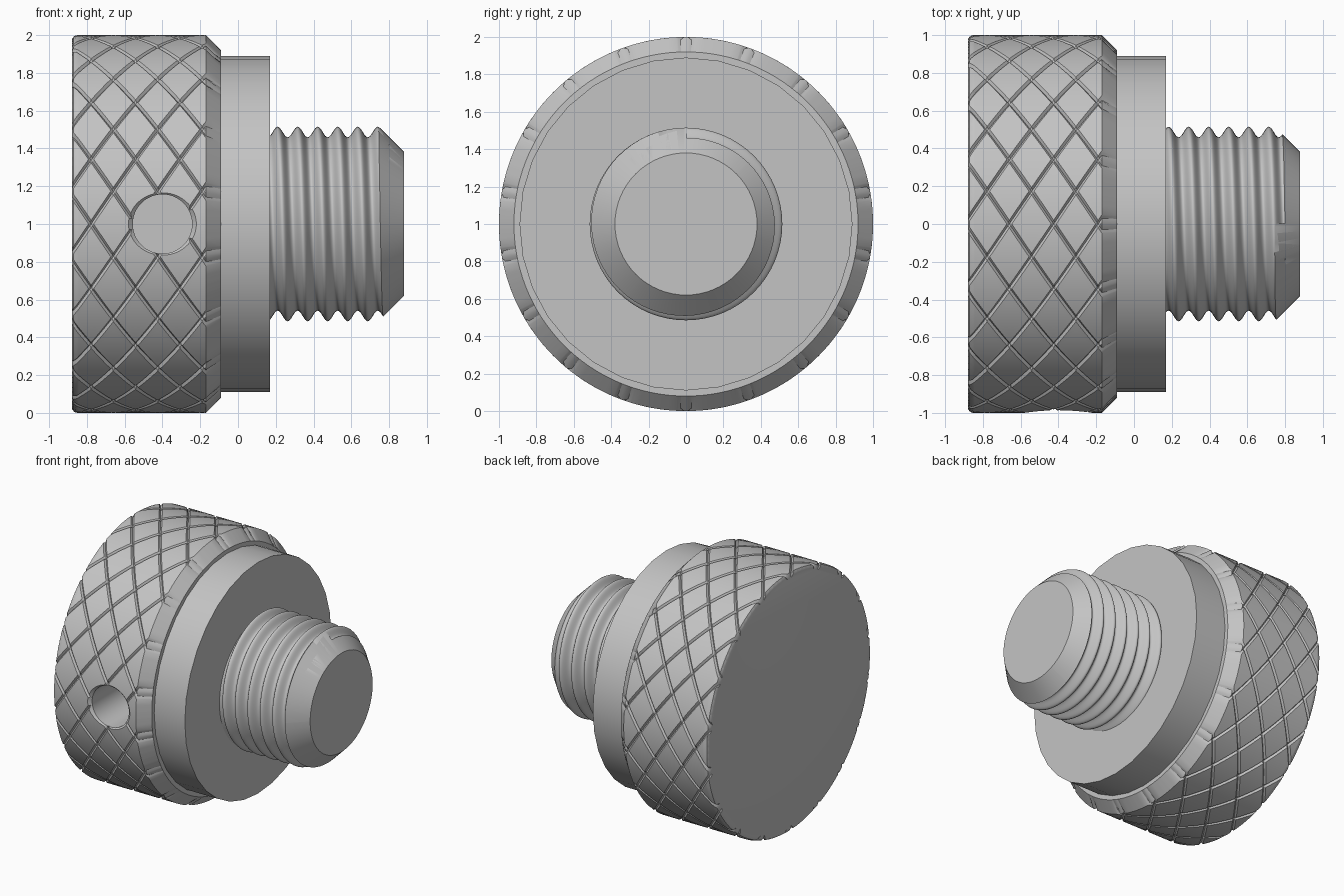
import bpy, bmesh, math
from mathutils import Matrix, Vector

if "Cube" in bpy.data.objects:
    bpy.data.objects.remove(bpy.data.objects["Cube"], do_unlink=True)

steel = bpy.data.materials.new("steel_grey")
steel.use_nodes = True
colour = (0.55, 0.55, 0.55, 1)
steel.diffuse_color = colour
steel.node_tree.nodes["Principled BSDF"].inputs["Base Color"].default_value = colour

AXIS_Z = 1.0


def finish(bm, name):
    bmesh.ops.recalc_face_normals(bm, faces=bm.faces[:])
    mesh = bpy.data.meshes.new(name)
    bm.to_mesh(mesh)
    bm.free()
    mesh.materials.append(steel)
    obj = bpy.data.objects.new(name, mesh)
    bpy.context.collection.objects.link(obj)
    return obj


def activate(obj):
    bpy.ops.object.select_all(action='DESELECT')
    obj.select_set(True)
    bpy.context.view_layer.objects.active = obj


def smooth(obj, degrees):
    activate(obj)
    bpy.ops.object.shade_smooth_by_angle(angle=math.radians(degrees))


def sheet(us, vs, place, keep):
    """Unrolled surface: x along the axis, y the angle, z the relief."""
    bm = bmesh.new()
    cache = {}

    def vert(i, j):
        if (i, j) not in cache:
            cache[i, j] = bm.verts.new(place(us[i], vs[j]))
        return cache[i, j]

    for i in range(len(us) - 1):
        for j in range(len(vs) - 1):
            if keep(Vector(place(us[i], vs[j]))):
                bm.faces.new([vert(i, j), vert(i + 1, j),
                              vert(i + 1, j + 1), vert(i, j + 1)])
    return bm


def cut(bm, point, normal, clear=True):
    geom = bm.verts[:] + bm.edges[:] + bm.faces[:]
    bmesh.ops.bisect_plane(bm, geom=geom, dist=1e-5, plane_co=point,
                           plane_no=normal, clear_outer=clear)


def roll(bm, radius):
    """Wrap the sheet round the x axis and weld its seam."""
    cut(bm, (0, math.pi, 0), (0, 1, 0))
    cut(bm, (0, -math.pi, 0), (0, -1, 0))
    for v in bm.verts:
        x, a, h = v.co
        r = radius(x, h)
        v.co = (x, r * math.sin(a), AXIS_Z + r * math.cos(a))
    bmesh.ops.remove_doubles(bm, verts=bm.verts[:], dist=1e-4)


def rim(bm, middle, right):
    return [e for e in bm.edges if e.is_boundary
            and (e.verts[0].co.x > middle) == right]


def extend(bm, edges, x, r):
    """Extrude a rim to a circle of radius r at x, then close it."""
    out = bmesh.ops.extrude_edge_only(bm, edges=edges)["geom"]
    for v in out:
        if isinstance(v, bmesh.types.BMVert):
            d = Vector((0, v.co.y, v.co.z - AXIS_Z)).normalized() * r
            v.co = (x, d.y, AXIS_Z + d.z)
    bmesh.ops.edgeloop_fill(bm, edges=[e for e in out
                                       if isinstance(e, bmesh.types.BMEdge)])


# Knurled head: two crossing families of V grooves
COUNT = 18
STEP = 2 * math.pi / COUNT
LEAN = STEP / 0.235
LEFT, RIGHT, CROSS_X = -0.88, -0.17, -0.19
FILLET, GROOVE, DEPTH = 0.03, 0.02, 0.015
LAND = 6

lines = []
for n in range(-COUNT // 2 - 4, COUNT // 2 + 5):
    lines += [n * STEP, n * STEP + GROOVE]
    lines += [n * STEP + GROOVE + (STEP - 2 * GROOVE) * k / LAND
              for k in range(1, LAND + 1)]


def knurl(u, v):
    def groove(t):
        return max(0, 1 - abs(t - round(t / STEP) * STEP) / GROOVE)
    return (CROSS_X + (u - v) / (2 * LEAN), (u + v) / 2,
            DEPTH * max(groove(u), groove(v)))


def head_radius(x, depth):
    t = max(0, LEFT + FILLET - x)
    return 1 - FILLET + math.sqrt(max(0, FILLET ** 2 - t * t)) - depth


bm = sheet(lines, lines, knurl,
           lambda p: LEFT - 0.1 < p.x < RIGHT + 0.1 and abs(p.y) < math.pi + 0.2)
cut(bm, (LEFT, 0, 0), (-1, 0, 0))
cut(bm, (RIGHT, 0, 0), (1, 0, 0))
for f in (0.3, 1):
    cut(bm, (LEFT + FILLET * f, 0, 0), (1, 0, 0), clear=False)
roll(bm, head_radius)
bmesh.ops.edgeloop_fill(bm, edges=rim(bm, -0.5, False))
extend(bm, rim(bm, -0.5, True), -0.09, 0.92)
head = finish(bm, "knurled_head")


def lathe(name, profile, turn, offset, segments):
    """Solid of revolution; profile gives (distance along axis, radius)."""
    bm = bmesh.new()
    rings = []
    for d, r in profile:
        rings.append([bm.verts.new((r * math.cos(a), r * math.sin(a), d))
                      for a in (2 * math.pi * k / segments for k in range(segments))])
    for a, b in zip(rings, rings[1:]):
        for k in range(segments):
            n = (k + 1) % segments
            bm.faces.new([a[k], a[n], b[n], b[k]])
    bm.faces.new(rings[0])
    bm.faces.new(rings[-1])
    bm.transform(Matrix.Translation(offset) @ turn)
    return finish(bm, name)


# Countersunk hole in the front of the head
drill = lathe("hole_cutter",
              [(0.5, 0.157), (0.978, 0.157), (1.0, 0.18), (1.05, 0.232)],
              Matrix.Rotation(math.pi / 2, 4, 'X'), (-0.4, 0, AXIS_Z), 48)
drill.hide_render = True
boolean = head.modifiers.new("hole", 'BOOLEAN')
boolean.operation = 'DIFFERENCE'
boolean.solver = 'EXACT'
boolean.object = drill
activate(head)
bpy.ops.object.modifier_apply(modifier="hole")
bpy.data.objects.remove(drill, do_unlink=True)
smooth(head, 20)

# Plain collar
collar = lathe("collar", [(-0.1, 0.89), (0.17, 0.89)],
               Matrix.Rotation(math.pi / 2, 4, 'Y'), (0, 0, AXIS_Z), 32)
smooth(collar, 30)

# Threaded shank with a chamfered tip
PITCH, CREST_X, SIDES, RIBS = 0.106, 0.74, 64, 16
TIP_X, TIP_R = 0.88, 0.38


def thread(s, a):
    return (CREST_X + PITCH * (s - a / (2 * math.pi)), a,
            0.487 + 0.028 * math.cos(2 * math.pi * s))


turns = [k / RIBS for k in range(-8 * RIBS, 3 * RIBS)]
angles = [math.pi * (2 * k / SIDES - 1) for k in range(SIDES + 1)]
bm = sheet(turns, angles, thread, lambda p: True)
cut(bm, (0.15, 0, 0), (-1, 0, 0))
cut(bm, (TIP_X, 0, TIP_R), (1, 0, 1))
roll(bm, lambda x, h: h)
bmesh.ops.edgeloop_fill(bm, edges=rim(bm, 0.4, False))
extend(bm, rim(bm, 0.4, True), TIP_X, TIP_R)
shank = finish(bm, "threaded_shank")
smooth(shank, 40)
